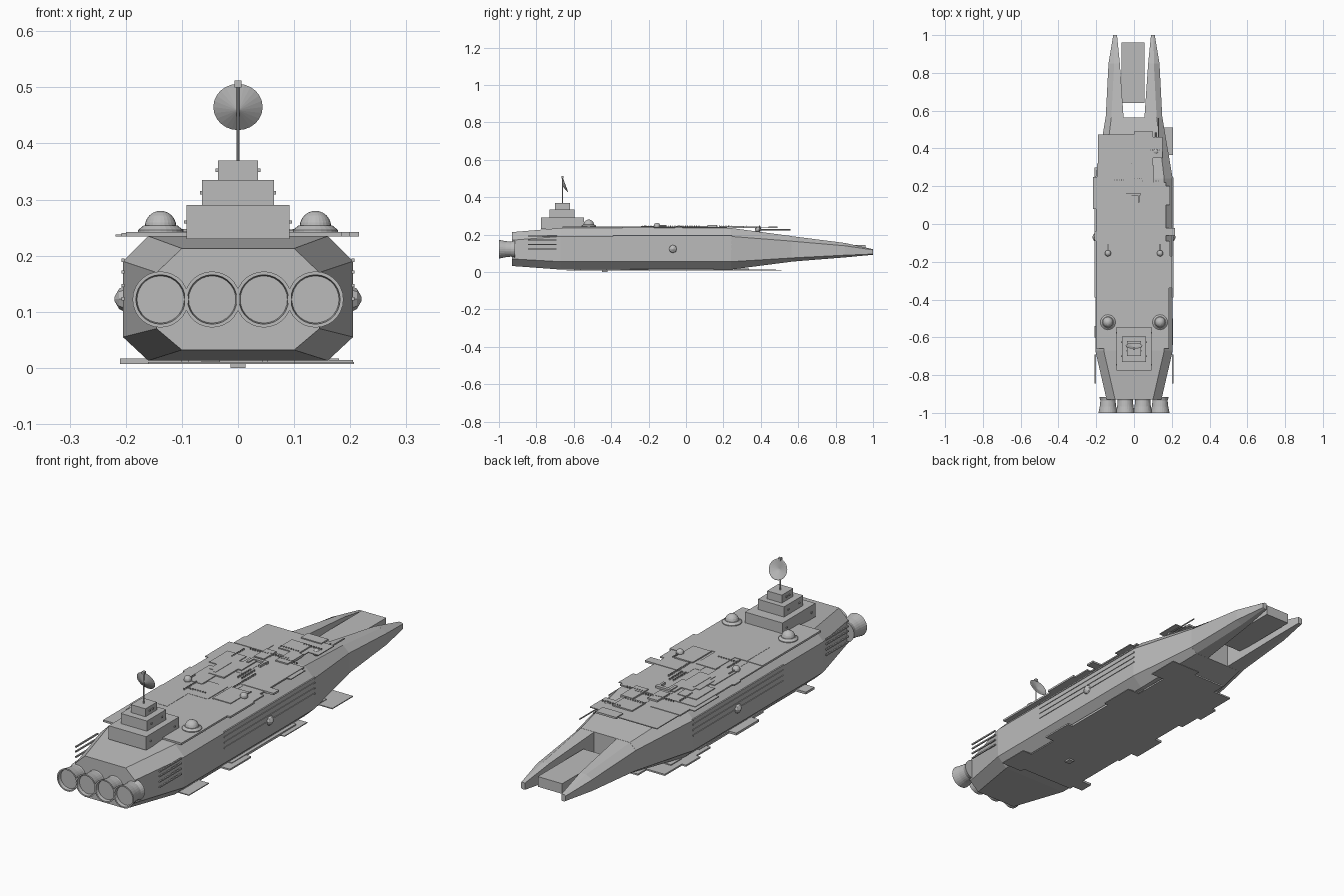
import bpy, bmesh, math, random
from mathutils import Matrix, Vector

cube = bpy.data.objects.get("Cube")
if cube:
    bpy.data.objects.remove(cube)

grey = bpy.data.materials.new("hull_grey")
grey.use_nodes = True
colour = (0.5, 0.5, 0.5, 1)
grey.diffuse_color = colour
grey.node_tree.nodes["Principled BSDF"].inputs["Base Color"].default_value = colour


def finish(name, bm):
    bmesh.ops.recalc_face_normals(bm, faces=bm.faces)
    mesh = bpy.data.meshes.new(name)
    bm.to_mesh(mesh)
    bm.free()
    mesh.materials.append(grey)
    obj = bpy.data.objects.new(name, mesh)
    bpy.context.collection.objects.link(obj)
    return obj


def loft(name, rings):
    """Skin closed rings of points and cap both ends."""
    bm = bmesh.new()
    loops = [[bm.verts.new(p) for p in ring] for ring in rings]
    count = len(loops[0])
    for a, b in zip(loops, loops[1:]):
        for i in range(count):
            j = (i + 1) % count
            bm.faces.new((a[i], a[j], b[j], b[i]))
    bm.faces.new(loops[0])
    bm.faces.new(loops[-1])
    return finish(name, bm)


def add_box(bm, x0, x1, y0, y1, z0, z1):
    size = Matrix.Diagonal((x1 - x0, y1 - y0, z1 - z0, 1))
    middle = Matrix.Translation(((x0 + x1) / 2, (y0 + y1) / 2, (z0 + z1) / 2))
    bmesh.ops.create_cube(bm, size=1, matrix=middle @ size)


def boxes(name, items):
    bm = bmesh.new()
    for item in items:
        add_box(bm, *item)
    return finish(name, bm)


def lathe(name, profile, place, sides=24):
    """Revolve (radius, height) points into a closed solid, then place it."""
    rings = []
    for r, h in profile:
        angles = [math.tau * i / sides for i in range(sides)]
        rings.append([place @ Vector((r * math.cos(a), r * math.sin(a), h)) for a in angles])
    return loft(name, rings)


def at(x, y, z):
    return Matrix.Translation((x, y, z))


# Main hull: chamfered sections, tapered at both ends
def hull_ring(y, w, flat, bottom, low, high, top):
    half = [(flat, bottom), (w, low), (w, high), (flat, top)]
    return [(x, y, z) for x, z in half] + [(-x, y, z) for x, z in reversed(half)]


loft("main_hull", [
    hull_ring(-.93, .145, .1, .032, .07, .17, .213),
    hull_ring(-.67, .205, .16, .013, .055, .19, .235),
    hull_ring(.24, .205, .16, .013, .055, .19, .235),
    hull_ring(.565, .15, .12, .055, .075, .165, .192)])


# Twin bow prongs
def prong_ring(s, y, inner, outer, slope, bottom, low, high, top):
    pts = [(inner, bottom), (outer - slope, bottom), (outer, low),
           (outer, high), (outer - slope, top), (inner, top)]
    return [(s * x, y, z) for x, z in pts]


for side, s in (("left", 1), ("right", -1)):
    loft(side + "_prong", [
        prong_ring(s, .56, .055, .15, .03, .055, .075, .165, .192),
        prong_ring(s, .85, .075, .135, .03, .078, .09, .14, .155),
        prong_ring(s, 1, .09, .11, .006, .092, .096, .118, .122)])

# Launch ramp between the prongs
boxes("bow_ramp", [(-.065, .055, .64, .96, .1, .145)])

# Four flared engine nozzles with a recessed disc
backwards = Matrix.Rotation(math.pi / 2, 4, "X")
nozzle = [(.046, 0), (.04, .02), (.043, .05), (.05, .085), (.044, .085), (.042, .07)]
for i in range(4):
    x = (i - 1.5) * .092
    lathe("engine_nozzle", nozzle, at(x, -.915, .122) @ backwards, 28)

# Stepped command tower
tower = [(.092, -.775, -.545, .23, .29), (.064, -.73, -.595, .29, .335),
         (.036, -.7, -.62, .335, .37)]
boxes("command_tower", [(-w, w, y0, y1, z0, z1) for w, y0, y1, z0, z1 in tower])
boxes("tower_lamps", [(s * w - .004, s * w + .004, y - .004, y + .004, z - .003, z + .003)
                      for w, y0, y1, z0, z1 in tower for s in (-1, 1)
                      for y in (y0 + .03, y1 - .03) for z in [(z0 + z1) / 2]])

# Mast with a tilted dish
lathe("mast", [(.003, .37), (.003, .5)], at(0, -.66, 0), 8)
boxes("mast_cap", [(-.006, .006, -.666, -.654, .5, .512)])
tilt = Vector((0, .08, .03)).to_track_quat("Z", "Y").to_matrix().to_4x4()
lathe("dish", [(.003, -.016), (.044, 0), (.04, .001), (.004, -.008)],
      at(0, -.645, .465) @ tilt, 24)

# Sensor domes on round bases
arc = [(.028 * math.cos(a), .028 * math.sin(a)) for a in
       [math.radians(d) for d in range(0, 90, 15)]] + [(.001, .028)]
for s in (-1, 1):
    lathe("dome_base", [(.04, .236), (.04, .246), (.03, .254)], at(s * .138, -.52, 0))
    lathe("sensor_dome", arc, at(s * .138, -.52, .252), 24)


# Ball turrets with a forward barrel
def turret(x, y, z, length):
    ball = [(.5 * .032 * math.sin(a) + .0005, -.016 * math.cos(a)) for a in
            [math.pi * i / 8 for i in range(9)]]
    lathe("turret_ball", ball, at(x, y, z), 16)
    lathe("turret_barrel", [(.003, 0), (.003, -length)], at(x, y, z) @ backwards, 8)


for s in (-1, 1):
    turret(s * .138, -.155, .247, .05)
turret(.115, .385, .228, .1)
lathe("bow_pole", [(.003, 0), (.003, -.17)], at(.13, .39, .226) @ backwards, 8)

# Side rails and side sensor pods
rails = []
pods = [(.003, 0), (.022, .004), (.018, .012), (.004, .02)]
for s in (-1, 1):
    for z in (.123, .147, .171, .192):
        for y0, y1 in ((-.845, -.69), (-.39, .245)):
            rails.append((s * .205 - .003, s * .205 + .003, y0, y1, z - .003, z + .003))
    outward = Matrix.Rotation(s * math.pi / 2, 4, "Y")
    lathe("side_pod", pods, at(s * .2, -.07, .123) @ outward, 8)
boxes("side_rails", rails)

# Overlapping deck plating: edge plates by hand, infill scattered
random.seed(7)


def plating(name, edges, count, y_range, z, step):
    plates = []
    for k, (x0, x1, y0, y1) in enumerate(edges):
        plates.append((x0, x1, y0, y1, z, z + .004 + step * (k % 3)))
    for k in range(count):
        x, y = random.uniform(-.13, .12), random.uniform(*y_range)
        w, d = random.uniform(.02, .055), random.uniform(.03, .09)
        plates.append((x - w, x + w, y - d, y + d, z + .001, z + .005 + step * (k % 4)))
    boxes(name, plates)


plating("top_deck_plates", [
    (-.19, .1, .2, .475), (-.2, .17, -.3, .22), (-.2, .185, -.66, -.25),
    (-.218, -.1, .08, .25), (-.208, -.12, -.09, -.04), (.05, .2, -.34, -.17),
    (.02, .19, .1, .2), (.04, .19, -.17, -.09), (0, .1, .44, .49),
    (.05, .15, .35, .46), (-.195, -.05, .25, .32), (.05, .216, -.06, -.02)],
    24, (-.42, .36), .234, .0022)

plating("belly_plates", [
    (.06, .207, .365, .51), (-.19, .14, .1, .42), (-.17, .18, -.3, .15),
    (-.16, .16, -.62, -.25), (-.21, -.1, .2, .3), (-.21, -.1, -.6, -.54),
    (.1, .207, -.64, -.5), (.1, .205, -.35, -.2), (-.205, -.1, -.22, -.06),
    (.1, .2, .04, .2), (-.1, .08, .4, .48)],
    22, (-.5, .34), .007, .003)
boxes("belly_block", [(-.013, .013, -.45, -.42, 0, .015)])

# Deck hatch frame and rows of small deck lights
boxes("deck_hatch", [(-.04, .035, .15, .165, .236, .25), (-.04, -.028, .115, .15, .236, .25),
                     (.02, .03, .115, .15, .236, .25), (-.097, -.085, -.035, .08, .236, .247)])
lights = []
for k in range(12):
    x, y = random.uniform(-.14, .06), random.uniform(-.4, .4)
    for i in range(8):
        dx, dy = (i * .012, 0) if k % 2 else (0, i * .012)
        lights.append((x + dx, x + dx + .004, y + dy, y + dy + .004, .24, .248))
boxes("deck_lights", lights)
